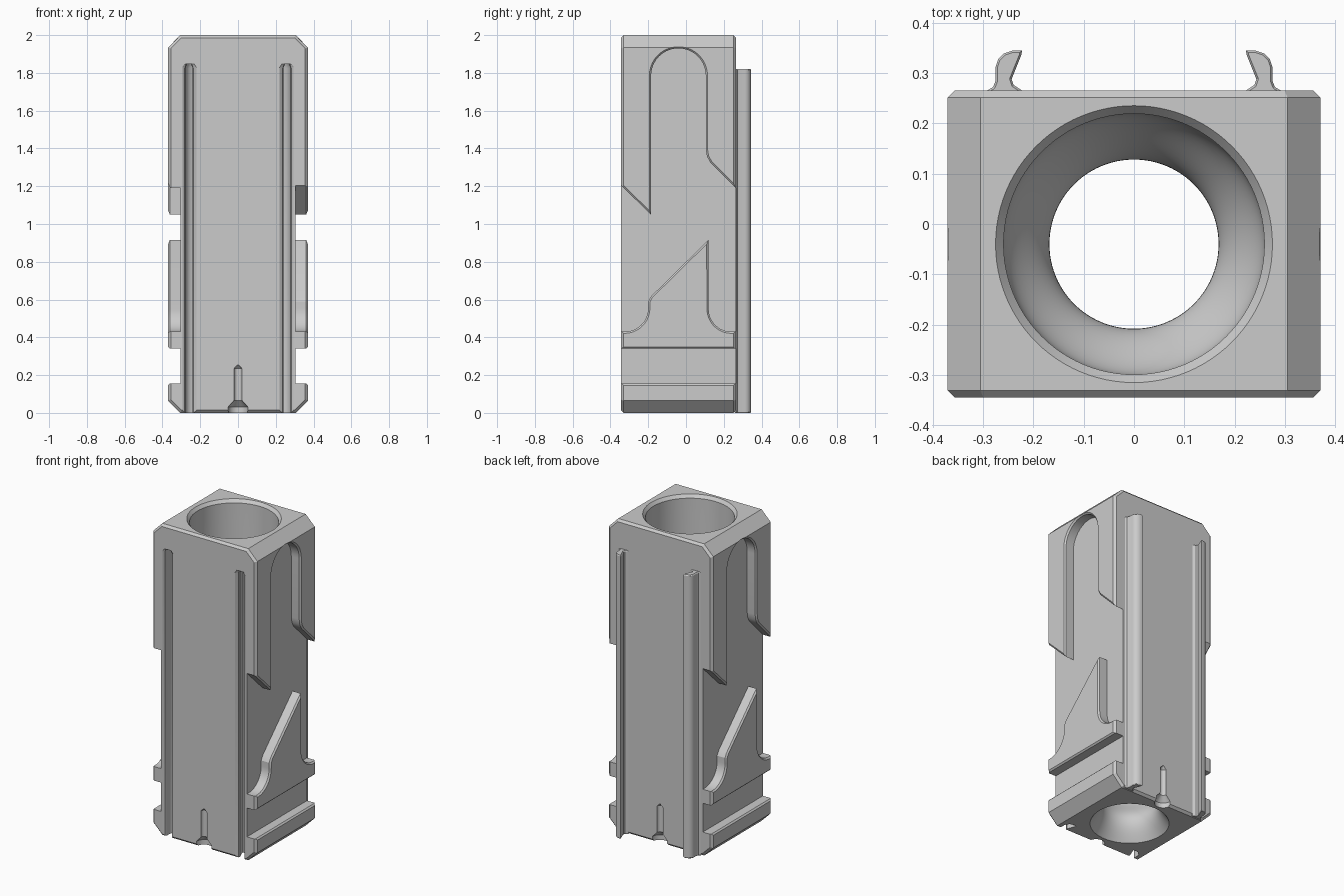
import bpy, bmesh, math
from mathutils import Vector

cube = bpy.data.objects.get("Cube")
if cube:
    bpy.data.objects.remove(cube, do_unlink=True)

grey = bpy.data.materials.new("plain_grey")
grey.use_nodes = True
GREY = (0.6, 0.6, 0.6, 1)
grey.diffuse_color = GREY
grey.node_tree.nodes["Principled BSDF"].inputs["Base Color"].default_value = GREY

AXIS_Y = -0.04                 # centre line of the bore
FRONT, BACK = -0.345, 0.265    # faces of the block
HALF, CORE = 0.37, 0.305       # half widths outside and in the recesses


def arc(cx, cy, r, a0, a1, n=12):
    angles = [math.radians(a0 + (a1 - a0) * i / n) for i in range(n + 1)]
    return [(cx + r * math.cos(a), cy + r * math.sin(a)) for a in angles]


def offset(points, d):
    """Grow (or shrink) a closed outline by d with mitred corners."""
    pts = [Vector(p) for p in points]
    n = len(pts)
    area = sum(pts[i - 1].cross(pts[i]) for i in range(n))
    sign = 1 if area > 0 else -1
    out = []
    for i, p in enumerate(pts):
        e1 = (p - pts[i - 1]).normalized()
        e2 = (pts[(i + 1) % n] - p).normalized()
        n1 = Vector((e1.y, -e1.x)) * sign
        n2 = Vector((e2.y, -e2.x)) * sign
        out.append(p + (n1 + n2) * d / (1 + n1.dot(n2)))
    return out


def make_object(name, bm, cutter=False):
    bmesh.ops.recalc_face_normals(bm, faces=bm.faces)
    mesh = bpy.data.meshes.new(name)
    bm.to_mesh(mesh)
    bm.free()
    mesh.materials.append(grey)
    obj = bpy.data.objects.new(name, mesh)
    bpy.context.collection.objects.link(obj)
    obj.hide_render = cutter
    return obj


def skin(bm, rings):
    """Join equal rings of vertices into a closed solid."""
    n = len(rings[0])
    for low, high in zip(rings, rings[1:]):
        for i in range(n):
            j = (i + 1) % n
            bm.faces.new((low[i], low[j], high[j], high[i]))
    bm.faces.new(rings[0])
    bm.faces.new(rings[-1])


def loft(name, profile, stations, axis, cutter=False):
    """Extrude an outline along an axis; stations are (position, offset)."""
    place = {"x": lambda a, b, c: (c, a, b),
             "y": lambda a, b, c: (a, c, b),
             "z": lambda a, b, c: (a, b, c)}[axis]
    bm = bmesh.new()
    skin(bm, [[bm.verts.new(place(p[0], p[1], pos)) for p in offset(profile, off)]
              for pos, off in stations])
    return make_object(name, bm, cutter)


def lathe(name, profile, y, segments, cutter=True):
    """Turn a (radius, height) profile round a vertical line."""
    bm = bmesh.new()
    rings = []
    for r, z in profile:
        circle = arc(0, y, r, 0, 360, segments)[:-1]
        rings.append([bm.verts.new((a, b, z)) for a, b in circle])
    skin(bm, rings)
    return make_object(name, bm, cutter)


# Block with bevelled upper and lower side corners
quarter = [(HALF, 0.065), (HALF, 1.935), (CORE, 2.0)]
outline = [(CORE, 0)] + quarter
outline += [(-x, z) for x, z in reversed(outline)]
edge = 0.014
body = loft("body", outline, [(FRONT, -edge), (FRONT + edge, 0),
                              (BACK - edge, 0), (BACK, -edge)], "y")
cutters = []

# Guide track and lower slot, repeated half a turn round on the other side
track = [(-0.5, 0.43)]
track += arc(-0.325, 0.555, 0.125, -90, 0)
track += [(-0.2, 0.59), (-0.185, 0.617), (0.118, 0.915)]
track += arc(0.24, 0.55, 0.12, 180, 270)
track += [(0.4, 0.43), (0.4, 1.055), (0.128, 1.327), (0.111, 1.358), (0.105, 1.395)]
track += arc(AXIS_Y, 1.785, 0.145, 0, 180, 20)
track += [(-0.185, 1.05), (-0.5, 1.355)]
slot = [(-0.5, 0.155), (0.4, 0.155), (0.4, 0.34), (-0.5, 0.34)]
for part, shape in (("track", track), ("slot", slot)):
    for side in ("left", "right"):
        cut = loft(f"{side}_{part}_cutter", shape,
                   [(CORE, 0), (HALF - 0.009, 0), (HALF + 0.015, 0.024)], "x", True)
        if side == "right":
            cut.rotation_euler.z = math.pi
            cut.location.y = 2 * AXIS_Y
        cutters.append(cut)

# Bore narrowing to a rounded throat, then flaring at the foot
TOP_R, THROAT, FOOT_R = 0.259, 0.168, 0.23
bore = [(FOOT_R, -0.05)]
for i in range(9):
    t = i / 8
    bore.append((THROAT + (FOOT_R - THROAT) * (1 - math.sin(t * math.pi / 2)), 0.13 * t))
for i in range(1, 17):
    t = i / 16
    bore.append((THROAT + (TOP_R - THROAT) * (1 - math.cos(t * math.pi)) / 2, 0.13 + 0.2 * t))
bore += [(TOP_R, 1.98), (0.275, 2.0), (0.275, 2.05)]
cutters.append(lathe("bore_cutter", bore, AXIS_Y, 96))

# Countersunk keyholes at the foot of the front and back
keyhole = [(0.052, -0.05), (0.052, 0.032), (0.021, 0.066), (0.021, 0.235), (0.004, 0.253)]
for name, y in (("front", FRONT), ("back", BACK)):
    cutters.append(lathe(f"{name}_keyhole_cutter", keyhole, y, 24))

# Hooked rails behind, with matching grooves in front
hook = [(0.292, 0.255), (0.292, 0.265), (0.280, 0.272), (0.275, 0.284),
        (0.275, 0.312), (0.270, 0.327), (0.258, 0.339), (0.240, 0.345),
        (0.222, 0.345), (0.224, 0.335), (0.243, 0.288), (0.239, 0.276),
        (0.222, 0.265), (0.222, 0.255)]
rails = []
for side, s in (("left", 1), ("right", -1)):
    rail = [(s * x, y) for x, y in hook]
    rails.append(loft(f"{side}_rail", rail,
                      [(0, -0.004), (0.006, 0), (1.814, 0), (1.82, -0.004)], "z"))
    groove = [(x, y + FRONT - BACK) for x, y in rail]
    cutters.append(loft(f"{side}_groove_cutter", groove,
                        [(-0.05, 0.003), (1.825, 0.003), (1.848, -0.006)], "z", True))

# Carve the block, then discard the cutting shapes
bpy.context.view_layer.objects.active = body
for cut in cutters:
    mod = body.modifiers.new(cut.name, "BOOLEAN")
    mod.operation = "DIFFERENCE"
    mod.solver = "EXACT"
    mod.object = cut
bpy.context.view_layer.update()
graph = bpy.context.evaluated_depsgraph_get()
carved = bpy.data.meshes.new_from_object(body.evaluated_get(graph))
body.modifiers.clear()
body.data = carved
for cut in cutters:
    bpy.data.objects.remove(cut, do_unlink=True)

# Smooth curves, crisp edges
bpy.ops.object.select_all(action="DESELECT")
for obj in [body] + rails:
    obj.select_set(True)
bpy.context.view_layer.objects.active = body
bpy.ops.object.shade_smooth_by_angle(angle=math.radians(28))
